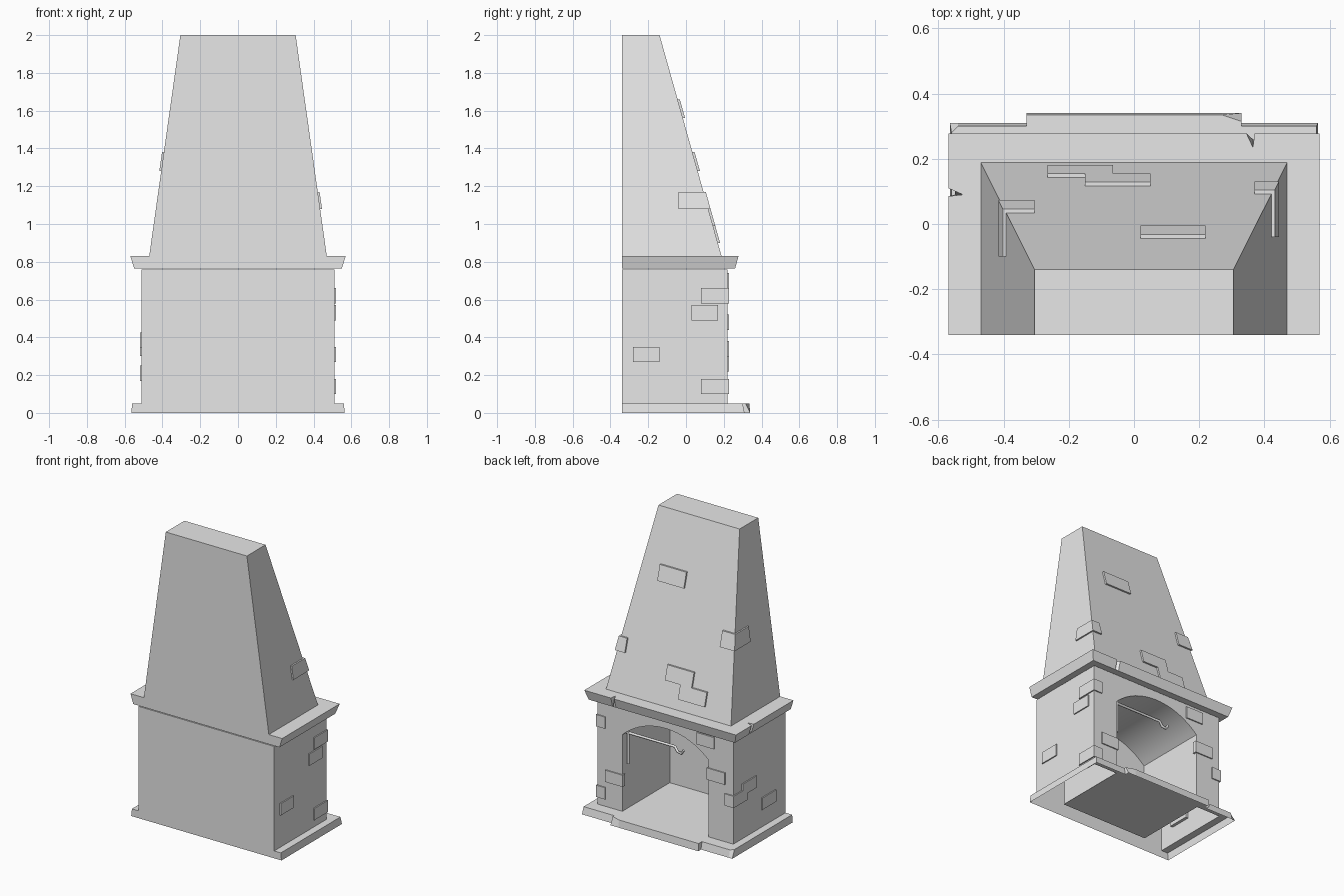
import bpy, bmesh, math

if "Cube" in bpy.data.objects:
    bpy.data.objects.remove(bpy.data.objects["Cube"], do_unlink=True)

stone = bpy.data.materials.new("grey_stone")
stone.use_nodes = True
GREY = (0.8, 0.8, 0.8, 1)
stone.diffuse_color = GREY
stone.node_tree.nodes["Principled BSDF"].inputs["Base Color"].default_value = GREY


def finish(name, bm, fix=True):
    if fix:
        bmesh.ops.recalc_face_normals(bm, faces=bm.faces[:])
    mesh = bpy.data.meshes.new(name)
    bm.to_mesh(mesh)
    bm.free()
    mesh.materials.append(stone)
    ob = bpy.data.objects.new(name, mesh)
    bpy.context.collection.objects.link(ob)
    return ob


def loft(name, low, high, bottom=True, top=True):
    """Join two rings of 3D points with side walls and optional caps."""
    bm = bmesh.new()
    a = [bm.verts.new(p) for p in low]
    b = [bm.verts.new(p) for p in high]
    for i in range(len(a)):
        j = (i + 1) % len(a)
        bm.faces.new((a[i], a[j], b[j], b[i]))
    if bottom:
        bm.faces.new(a[::-1])
    if top:
        bm.faces.new(b)
    return finish(name, bm)


def rect(x0, x1, y0, y1, z):
    return [(x0, y0, z), (x1, y0, z), (x1, y1, z), (x0, y1, z)]


def block(name, x0, x1, y0, y1, z0, z1):
    return loft(name, rect(x0, x1, y0, y1, z0), rect(x0, x1, y0, y1, z1))


BACK, FRONT, HALF = -0.34, 0.22, 0.51
FLOOR, SHELF, RIM = 0.05, 0.76, 0.83
OPEN, SPRING, RISE, FIRE = 0.325, 0.57, 0.13, -0.29

# Body: arched wall outline, drawn back into outer walls and a vaulted firebox
radius = (OPEN ** 2 + RISE ** 2) / (2 * RISE)
sweep = math.asin(OPEN / radius)
arch = [(-OPEN, FLOOR)]
for i in range(25):
    t = sweep * (i / 12 - 1)
    arch.append((radius * math.sin(t), SPRING + RISE - radius * (1 - math.cos(t))))
arch.append((OPEN, FLOOR))
shell = [(HALF, FLOOR), (HALF, SHELF), (-HALF, SHELF), (-HALF, FLOOR)]
bm = bmesh.new()


def row(points, y):
    return [bm.verts.new((x, y, z)) for x, z in points]


inner, outer = row(arch, FRONT), row(shell, FRONT)
inner_back, outer_back = row(arch, FIRE), row(shell, BACK)
bm.faces.new(inner + outer)
for near, far in ((inner, inner_back), (outer, outer_back)):
    for i in range(len(near) - 1):
        bm.faces.new((near[i], near[i + 1], far[i + 1], far[i]))
    bm.faces.new(far)
body = finish("body", bm)
bpy.context.view_layer.objects.active = body
body.select_set(True)
bpy.ops.object.shade_smooth_by_angle(angle=math.radians(30))
body.select_set(False)

# Plinth: open skirt with a stepped front and worn corners
step, side = 0.33, 0.565
low = [(-side, BACK), (side, BACK), (side, 0.31), (step, 0.31), (step, 0.34),
       (0.27, 0.34), (-step, 0.34), (-step, 0.31), (-0.54, 0.31), (-side, 0.31)]
high = [(-0.56, BACK), (0.56, BACK), (0.56, 0.3), (step, 0.3), (step, 0.315),
        (0.27, 0.335), (-step, 0.335), (-step, 0.3), (-0.54, 0.3), (-0.56, 0.28)]
loft("plinth_skirt", [(x, y, 0) for x, y in low], [(x, y, FLOOR) for x, y in high],
     bottom=False, top=False)

# Hearth floor and plinth ledges
bm = bmesh.new()


def floor_face(points):
    f = bm.faces.new([bm.verts.new((x, y, FLOOR)) for x, y in points])
    f.normal_update()
    if f.normal.z < 0:
        f.normal_flip()


floor_face([(-step, FIRE), (step, FIRE), (step, 0.315), (0.27, 0.335), (-step, 0.335)])
for s in (-1, 1):
    end = 0.28 if s < 0 else 0.3
    floor_face([(s * HALF, BACK), (s * 0.56, BACK), (s * 0.56, end),
                (s * 0.54, 0.3), (s * HALF, 0.3)])
    floor_face([(s * step, FRONT), (s * HALF, FRONT), (s * HALF, 0.3), (s * step, 0.3)])
finish("hearth", bm, fix=False)

# Mantel: flared slab with two chips in its upper edge
low = [(-0.55, BACK), (0.55, BACK), (0.55, 0.26), (0.37, 0.26), (0.365, 0.26),
       (0.345, 0.26), (-0.55, 0.26), (-0.55, 0.11), (-0.55, 0.09), (-0.55, 0.085)]
high = [(-0.57, BACK), (0.57, BACK), (0.57, 0.278), (0.37, 0.278), (0.365, 0.235),
        (0.345, 0.278), (-0.57, 0.278), (-0.57, 0.11), (-0.525, 0.09), (-0.57, 0.085)]
loft("mantel", [(x, y, SHELF + 0.005) for x, y in low], [(x, y, RIM) for x, y in high])


# Hood: tapers towards the top with an upright back
def hood_at(z):
    t = (z - RIM) / (2 - RIM)
    return 0.47 - 0.165 * t, 0.188 - 0.328 * t


def hood_ring(z):
    x, y = hood_at(z)
    return rect(-x, x, BACK, y, z)


loft("hood", hood_ring(RIM), hood_ring(2), bottom=False)


# Raised bricks following the hood slope
def hood_brick(name, z0, z1, x0, x1):
    rings = []
    for z in (z0, z1):
        y = hood_at(z)[1]
        rings.append(rect(x0, x1, y - 0.02, y + 0.012, z))
    loft(name, *rings)


def hood_corner(name, s, z0, z1, x0, y0):
    rings = []
    for z in (z0, z1):
        x, y = hood_at(z)
        rings.append(rect(s * x0, s * (x + 0.01), y0, y + 0.012, z))
    loft(name, *rings)


hood_brick("hood_brick_top", 1.56, 1.66, 0.02, 0.22)
hood_brick("hood_brick_middle", 0.99, 1.085, -0.15, 0.05)
hood_brick("hood_brick_low", 0.9, 0.99, -0.265, -0.065)
hood_corner("hood_corner_brick_left", 1, 1.08, 1.17, 0.37, -0.04)
hood_corner("hood_corner_brick_right", -1, 1.28, 1.38, 0.305, -0.1)

# Raised bricks on the body walls
OUT = 0.008
IN = 0.02
for name, x0, x1, z in (("front_brick_high", -0.37, -0.24, 0.70),
                        ("front_brick_jamb", -0.45, -OPEN + 0.012, 0.48),
                        ("front_brick_low", OPEN - 0.008, 0.45, 0.26)):
    block(name, x0, x1, FRONT - IN, FRONT + OUT, z - 0.04, z + 0.04)
for name, s, y0, y1, z in (("left_brick_back", 1, -0.28, -0.14, 0.31),
                           ("left_brick_front", 1, 0.03, 0.17, 0.53),
                           ("right_brick_front", -1, -0.02, 0.13, 0.385),
                           ("right_brick_back", -1, -0.23, -0.08, 0.21)):
    block(name, s * (HALF - IN), s * (HALF + OUT), y0, y1, z - 0.04, z + 0.04)
for name, s, z in (("left_corner_brick_high", 1, 0.62), ("left_corner_brick_low", 1, 0.14),
                   ("right_corner_brick", -1, 0.34)):
    block(name, s * 0.45, s * (HALF + OUT), 0.08, FRONT + OUT, z - 0.04, z + 0.04)

# Pot crane: upright rod, arm and hook
curve = bpy.data.curves.new("pot_crane", "CURVE")
curve.dimensions = "3D"
curve.bevel_depth = 0.009
curve.bevel_resolution = 1
curve.use_fill_caps = True
paths = ([(0.3, 0.59), (0.3, 0.37)],
         [(0.315, 0.58), (-0.05, 0.58), (-0.07, 0.55), (-0.1, 0.545), (-0.115, 0.57)])
for path in paths:
    spline = curve.splines.new("POLY")
    spline.points.add(len(path) - 1)
    for point, (x, z) in zip(spline.points, path):
        point.co = (x, 0.19, z, 1)
curve.materials.append(stone)
bpy.context.collection.objects.link(bpy.data.objects.new("pot_crane", curve))
